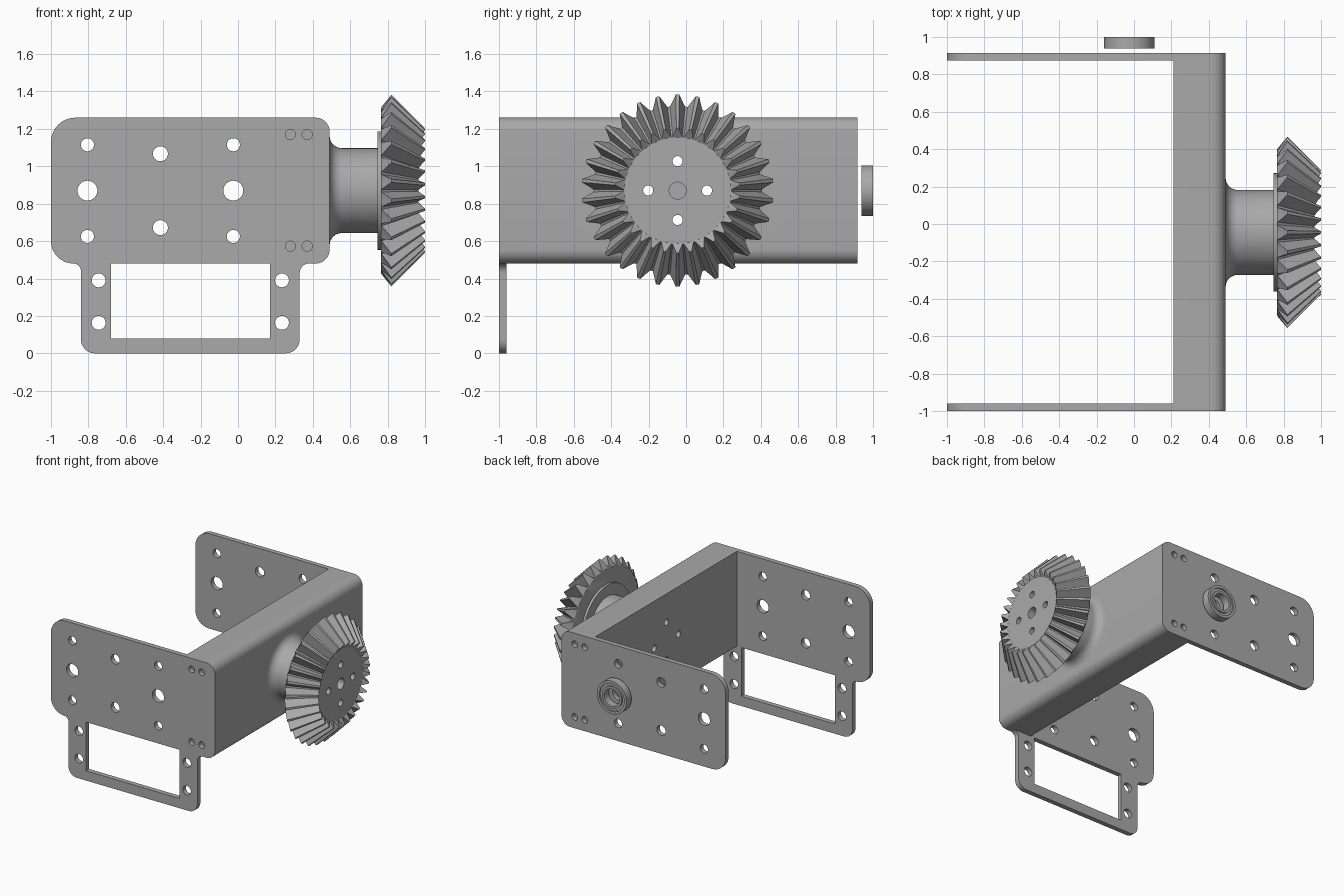
import bpy, bmesh, math
from mathutils import Vector, Matrix

cube = bpy.data.objects.get("Cube")
if cube:
    bpy.data.objects.remove(cube, do_unlink=True)

GREY = (0.4, 0.4, 0.4, 1.0)
metal = bpy.data.materials.new("grey_metal")
metal.use_nodes = True
metal.diffuse_color = GREY
metal.node_tree.nodes["Principled BSDF"].inputs["Base Color"].default_value = GREY

AXLE_Y, AXLE_Z = -0.045, 0.87


def activate(ob):
    bpy.ops.object.select_all(action='DESELECT')
    ob.select_set(True)
    bpy.context.view_layer.objects.active = ob


def finish(ob):
    ob.data.materials.clear()
    ob.data.materials.append(metal)
    activate(ob)
    bpy.ops.object.shade_smooth_by_angle(angle=math.radians(25))


def add_mesh(name, bm):
    bmesh.ops.recalc_face_normals(bm, faces=bm.faces)
    mesh = bpy.data.meshes.new(name)
    bm.to_mesh(mesh)
    bm.free()
    ob = bpy.data.objects.new(name, mesh)
    bpy.context.collection.objects.link(ob)
    return ob


def rounded(corners, steps=8):
    """Outline from right-angled corners given as (x, z, radius)."""
    pts = []
    for i, (x, z, r) in enumerate(corners):
        p = Vector((x, z))
        if r == 0:
            pts.append(p)
            continue
        a = (Vector(corners[i - 1][:2]) - p).normalized()
        b = (Vector(corners[(i + 1) % len(corners)][:2]) - p).normalized()
        c = p + r * (a + b)
        for k in range(steps + 1):
            t = k / steps * math.pi / 2
            pts.append(c - r * (b * math.cos(t) + a * math.sin(t)))
    return pts


def circle(x, z, r, n=32):
    return [Vector((x + r * math.cos(k * math.tau / n), z + r * math.sin(k * math.tau / n)))
            for k in range(n)]


def plate(name, loops, y0, y1):
    """Filled outline with holes, in the xz plane, from y0 to y1."""
    curve = bpy.data.curves.new(name, 'CURVE')
    curve.dimensions = '2D'
    curve.fill_mode = 'BOTH'
    curve.extrude = (y1 - y0) / 2
    for loop in loops:
        s = curve.splines.new('POLY')
        s.points.add(len(loop) - 1)
        for sp, p in zip(s.points, loop):
            sp.co = (p.x, p.y, 0, 1)
        s.use_cyclic_u = True
    ob = bpy.data.objects.new(name, curve)
    bpy.context.collection.objects.link(ob)
    activate(ob)
    bpy.ops.object.convert(target='MESH')
    ob = bpy.context.object
    bm = bmesh.new()
    bm.from_mesh(ob.data)
    bmesh.ops.remove_doubles(bm, verts=bm.verts, dist=1e-5)
    bm.transform(Matrix.Translation((0, (y0 + y1) / 2, 0)) @ Matrix.Rotation(math.pi / 2, 4, 'X'))
    bmesh.ops.recalc_face_normals(bm, faces=bm.faces)
    bm.to_mesh(ob.data)
    bm.free()
    return ob


def loft(name, rings, closed=False):
    """Join rings of points; cap the ends unless the rings close on themselves."""
    bm = bmesh.new()
    vs = [[bm.verts.new(p) for p in ring] for ring in rings]
    n = len(vs[0])
    for i in range(len(vs) if closed else len(vs) - 1):
        a, b = vs[i], vs[(i + 1) % len(vs)]
        for k in range(n):
            bm.faces.new((a[k], a[(k + 1) % n], b[(k + 1) % n], b[k]))
    if not closed:
        bm.faces.new(vs[0])
        bm.faces.new(vs[-1])
    return add_mesh(name, bm)


def ring_x(x, r, n=64, y=AXLE_Y, z=AXLE_Z):
    return [(x, y + r * math.sin(k * math.tau / n), z + r * math.cos(k * math.tau / n))
            for k in range(n)]


def cut(ob, cutter):
    mod = ob.modifiers.new("holes", 'BOOLEAN')
    mod.operation = 'DIFFERENCE'
    mod.solver = 'EXACT'
    mod.object = cutter
    activate(ob)
    bpy.ops.object.modifier_apply(modifier=mod.name)


# Side plates with their holes
holes = []
for x in (-0.805, -0.025):
    holes += [circle(x, AXLE_Z, 0.053), circle(x, 1.115, 0.035), circle(x, 0.625, 0.035)]
for z in (1.067, 0.672):
    holes.append(circle(-0.415, z, 0.04))
for x in (0.28, 0.37):
    holes += [circle(x, 1.17, 0.027), circle(x, 0.573, 0.027)]

top = [(0.49, 1.26, 0.075), (-1, 1.26, 0.13)]
back_outline = rounded(top + [(-1, 0.48, 0.12), (0.49, 0.48, 0.075)])
front_outline = rounded(top + [
    (-1, 0.48, 0.12), (-0.84, 0.48, 0.04), (-0.84, 0, 0.075),
    (0.33, 0, 0.075), (0.33, 0.48, 0.05), (0.49, 0.48, 0.075)])
window = rounded([(-0.68, 0.08, 0), (0.17, 0.08, 0), (0.17, 0.48, 0), (-0.68, 0.48, 0)])
tab_holes = [circle(x, z, 0.037) for x in (-0.745, 0.235) for z in (0.39, 0.163)]

finish(plate("back_plate", [back_outline] + holes, 0.875, 0.915))
finish(plate("front_plate", [front_outline, window] + holes + tab_holes, -1.0, -0.96))

# Solid web joining the plates
web_outline = rounded([(0.21, 1.26, 0), (0.21, 0.48, 0), (0.49, 0.48, 0.075), (0.49, 1.26, 0.075)])
web = plate("web_block", [web_outline], -0.96, 0.875)

# Hub flaring out of the web, with a flange behind the gear
hub_rings = [ring_x(0.48, 0.292)]
for k in range(9):
    t = k / 8 * math.pi / 2
    hub_rings.append(ring_x(0.555 - 0.065 * math.cos(t), 0.292 - 0.065 * math.sin(t)))
hub_rings += [ring_x(0.745, 0.227), ring_x(0.745, 0.317), ring_x(0.768, 0.317)]
hub = loft("hub", hub_rings)

# Bevel gear
TEETH = 30
PROFILE = [(-0.43, 0), (-0.24, 0.5), (-0.09, 1), (0.09, 1), (0.24, 0.5), (0.43, 0)]


def tooth_ring(root, tip):
    pts = []
    for i in range(TEETH):
        for f, h in PROFILE:
            a = (i + f) * math.tau / TEETH
            x = root[0] + (tip[0] - root[0]) * h
            r = root[1] + (tip[1] - root[1]) * h
            pts.append((x, AXLE_Y + r * math.sin(a), AXLE_Z + r * math.cos(a)))
    return pts


gear = loft("bevel_gear", [
    tooth_ring((0.765, 0.44), (0.765, 0.44)),
    tooth_ring((0.768, 0.45), (0.82, 0.513)),
    tooth_ring((0.965, 0.288), (1.0, 0.333)),
    tooth_ring((0.965, 0.284), (0.965, 0.284))])

# Screw holes right through gear, hub and web, and a blind centre bore
for dy, dz in ((0.157, 0), (-0.157, 0), (0, 0.157), (0, -0.157)):
    y, z = AXLE_Y + dy, AXLE_Z + dz
    cutter = loft("screw_cutter", [ring_x(0.1, 0.027, 24, y, z), ring_x(1.1, 0.027, 24, y, z)])
    for ob in (web, hub, gear):
        cut(ob, cutter)
    bpy.data.objects.remove(cutter, do_unlink=True)
bore = loft("bore_cutter", [ring_x(0.65, 0.045, 32), ring_x(1.1, 0.045, 32)])
for ob in (hub, gear):
    cut(ob, bore)
bpy.data.objects.remove(bore, do_unlink=True)
for ob in (web, hub, gear):
    finish(ob)

# Ball bearing behind the back plate, with a recessed shield on both sides
half = [(0.07, 1.0), (0.09, 1.0), (0.09, 0.988), (0.113, 0.988), (0.113, 1.0), (0.135, 1.0)]
section = half + [(r, 1.937 - y) for r, y in reversed(half)]
bearing_rings = [[(p.x, y, p.y) for p in circle(-0.025, AXLE_Z, r, 48)] for r, y in section]
finish(loft("bearing", bearing_rings, closed=True))
